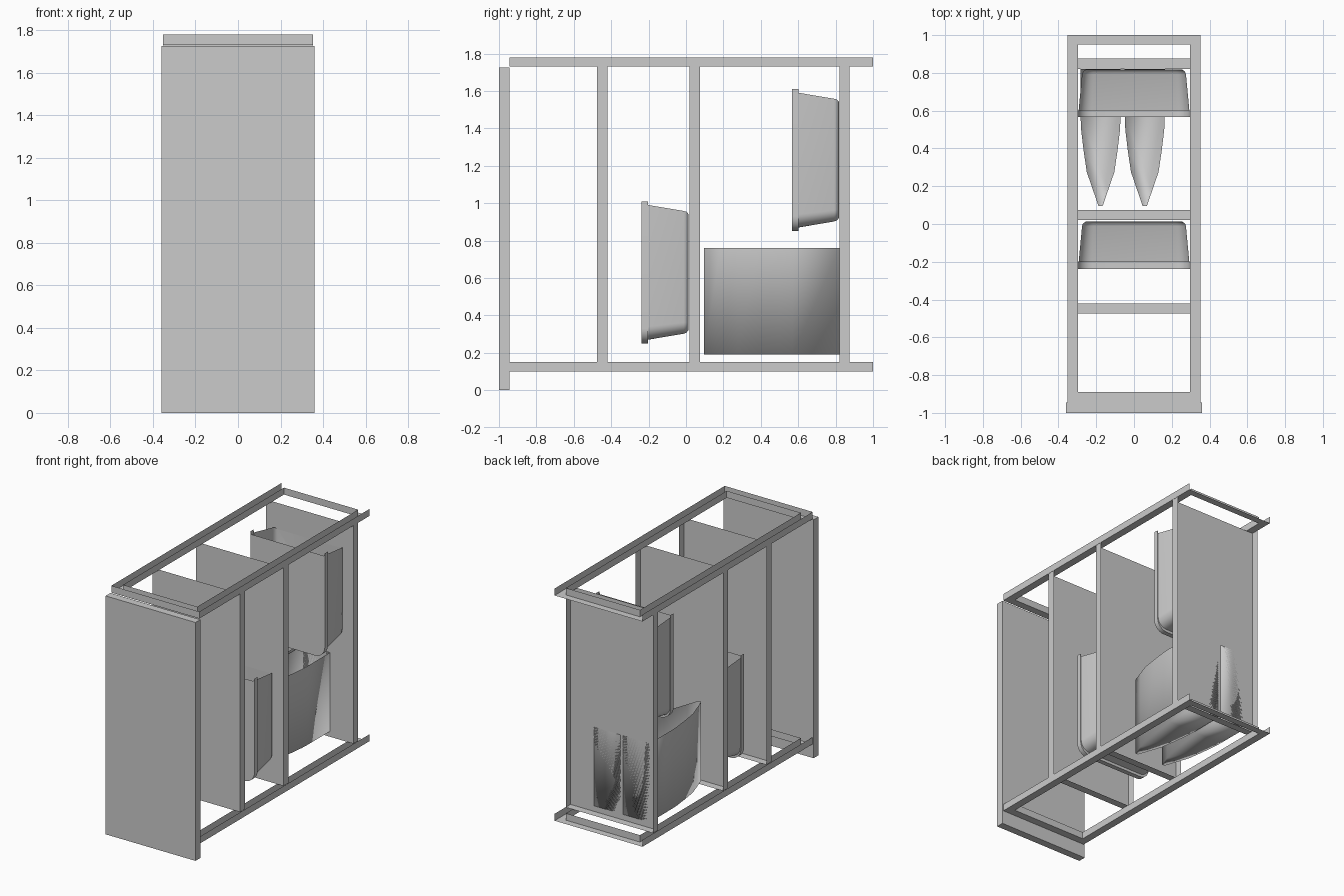
import bpy, bmesh, math

if "Cube" in bpy.data.objects:
    bpy.data.objects.remove(bpy.data.objects["Cube"])


def finish(name, bm, smooth_angle=None):
    mesh = bpy.data.meshes.new(name)
    bm.to_mesh(mesh)
    bm.free()
    ob = bpy.data.objects.new(name, mesh)
    bpy.context.collection.objects.link(ob)
    if smooth_angle:
        bpy.context.view_layer.objects.active = ob
        ob.select_set(True)
        bpy.ops.object.shade_smooth_by_angle(angle=math.radians(smooth_angle))
        ob.select_set(False)
    return ob


def add_box(bm, x0, x1, y0, y1, z0, z1, skip=""):
    """Box shell; skip lists the sides left open."""
    v = [bm.verts.new((x, y, z)) for x in (x0, x1) for y in (y0, y1) for z in (z0, z1)]
    sides = {"left": (0, 1, 3, 2), "right": (4, 6, 7, 5), "front": (0, 4, 5, 1),
             "back": (2, 3, 7, 6), "bottom": (0, 2, 6, 4), "top": (1, 5, 7, 3)}
    for key, ids in sides.items():
        if key not in skip.split():
            bm.faces.new([v[i] for i in ids])


def box(name, *dims, skip=""):
    bm = bmesh.new()
    add_box(bm, *dims, skip=skip)
    return finish(name, bm)


# Front panel
box("front_panel", -0.36, 0.36, -1.0, -0.945, 0.0, 1.725)

# Three folded sheet dividers, open at the back and top
for name, y in (("front_divider", -0.475), ("middle_divider", 0.02), ("back_divider", 0.82)):
    box(name, -0.35, 0.35, y, y + 0.055, 0.15, 1.73, skip="back top")


# Channel frames: outer and inner walls on a flat base, open top and back
def channel_frame(name, z0, z1):
    bm = bmesh.new()
    X, x, ya, yb, yc, yd = 0.352, 0.297, -0.945, -0.89, 0.95, 1.0

    def wall(a, b):
        bm.faces.new([bm.verts.new(p) for p in
                      ((*a, z0), (*b, z0), (*b, z1), (*a, z1))])

    def base(xa, xb, y0, y1):
        bm.faces.new([bm.verts.new(p) for p in
                      ((xa, y0, z0), (xa, y1, z0), (xb, y1, z0), (xb, y0, z0))])

    wall((-X, ya), (X, ya))
    wall((x, yb), (-x, yb))
    wall((-x, yc), (x, yc))
    for s in (-1, 1):
        wall((s * X, ya), (s * X, yd))
        wall((s * x, yb), (s * x, yc))
        base(s * x, s * X, ya, yd)
    base(-x, x, ya, yb)
    base(-x, x, yc, yd)
    bmesh.ops.remove_doubles(bm, verts=bm.verts, dist=1e-5)
    return finish(name, bm)


channel_frame("bottom_frame", 0.10, 0.15)
channel_frame("top_frame", 1.73, 1.78)


# U-shaped section in the xz plane with rounded lower corners
def u_section(bm, y, hx, z0, z1, r, n=8):
    pts = [(-hx, z1)]
    for cx, start in ((-hx + r, 180), (hx - r, 270)):
        for i in range(n + 1):
            a = math.radians(start + 90 * i / n)
            pts.append((cx + r * math.cos(a), z0 + r + r * math.sin(a)))
    pts.append((hx, z1))
    return [bm.verts.new((px, y, pz)) for px, pz in pts]


# Open-topped bins: flat front plate with a rim, tapering to the back
def tub(name, y, z):
    bm = bmesh.new()
    # depth, half width, lower inset, upper inset, corner radius
    sections = [(0.0, 0.29, 0.02, 0.02, 0.07), (0.0, 0.298, 0.0, 0.0, 0.08),
                (0.035, 0.298, 0.0, 0.0, 0.08), (0.035, 0.293, 0.02, 0.02, 0.07),
                (0.225, 0.275, 0.052, 0.052, 0.06), (0.24, 0.27, 0.058, 0.056, 0.055),
                (0.25, 0.255, 0.07, 0.068, 0.05)]
    rows = [u_section(bm, y + d, hx, z + lo, z + 0.76 - hi, r)
            for d, hx, lo, hi, r in sections]
    for a, b in zip(rows, rows[1:]):
        for i in range(len(a) - 1):
            bm.faces.new((a[i], b[i], b[i + 1], a[i + 1]))
    bm.faces.new(rows[0])
    bm.faces.new(rows[-1][::-1])
    return finish(name, bm, smooth_angle=50)


tub("upper_tub", 0.567, 0.85)
tub("lower_tub", -0.237, 0.25)


# Tapered pockets: a pointed outline raised straight up, open at the top
def pocket(name, cx):
    bm = bmesh.new()
    half = [(0.106, 0.82), (0.106, 0.57), (0.103, 0.5), (0.09, 0.39),
            (0.073, 0.275), (0.042, 0.185), (0.011, 0.095)]
    outline = half + [(-x, y) for x, y in reversed(half)]
    low = [bm.verts.new((cx + x, y, 0.19)) for x, y in outline]
    high = [bm.verts.new((cx + x, y, 0.76)) for x, y in outline]
    for i in range(len(low)):
        j = (i + 1) % len(low)
        bm.faces.new((low[j], low[i], high[i], high[j]))
    bm.faces.new(low)
    return finish(name, bm, smooth_angle=100)


pocket("left_pocket", -0.177)
pocket("right_pocket", 0.057)
